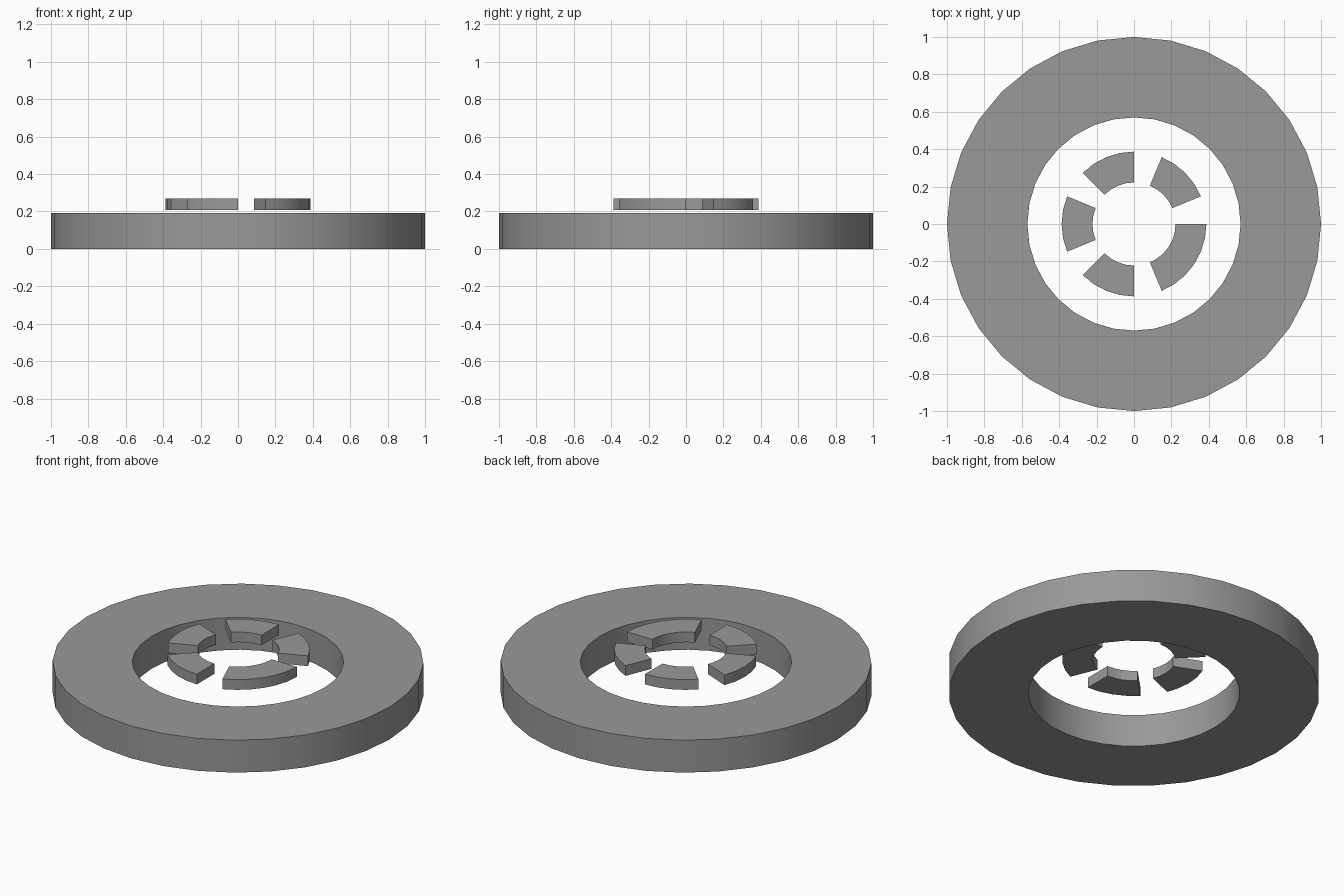
import bpy, bmesh
from math import cos, sin, pi, radians

if "Cube" in bpy.data.objects:
    bpy.data.objects.remove(bpy.data.objects["Cube"], do_unlink=True)

STEP = pi / 16  # every curve is cut from a 32-sided circle

grey = bpy.data.materials.new("mid_grey")
grey.use_nodes = True
colour = (0.32, 0.32, 0.32, 1)
grey.diffuse_color = colour
grey.node_tree.nodes["Principled BSDF"].inputs["Base Color"].default_value = colour


def arc_block(name, r_in, r_out, z0, z1, start, steps):
    """Sweep a rectangular section around z; 32 steps close into a ring."""
    bm = bmesh.new()
    section = [(r_in, z0), (r_out, z0), (r_out, z1), (r_in, z1)]
    closed = steps == 32
    loops = []
    for i in range(steps if closed else steps + 1):
        a = (start + i) * STEP
        loops.append([bm.verts.new((r * cos(a), r * sin(a), z)) for r, z in section])
    for i in range(steps):
        a, b = loops[i], loops[(i + 1) % len(loops)]
        for j in range(4):
            k = (j + 1) % 4
            bm.faces.new((a[j], a[k], b[k], b[j]))
    if not closed:
        bm.faces.new(loops[0])
        bm.faces.new(loops[-1])
    bmesh.ops.recalc_face_normals(bm, faces=bm.faces)
    mesh = bpy.data.meshes.new(name)
    bm.to_mesh(mesh)
    bm.free()
    mesh.materials.append(grey)
    obj = bpy.data.objects.new(name, mesh)
    bpy.context.collection.objects.link(obj)
    bpy.ops.object.select_all(action="DESELECT")
    obj.select_set(True)
    bpy.context.view_layer.objects.active = obj
    bpy.ops.object.shade_smooth_by_angle(angle=radians(30))


# Broad outer ring
arc_block("outer_ring", 0.57, 1.0, 0, 0.193, 0, 32)

# Floating arc segments: start step and length in steps
segments = {"back_left": (2, 4), "back_right": (8, 4), "right": (14, 4),
            "front_right": (20, 4), "front_left": (26, 6)}
for place, (start, steps) in segments.items():
    arc_block("arc_segment_" + place, 0.222, 0.387, 0.207, 0.268, start, steps)
